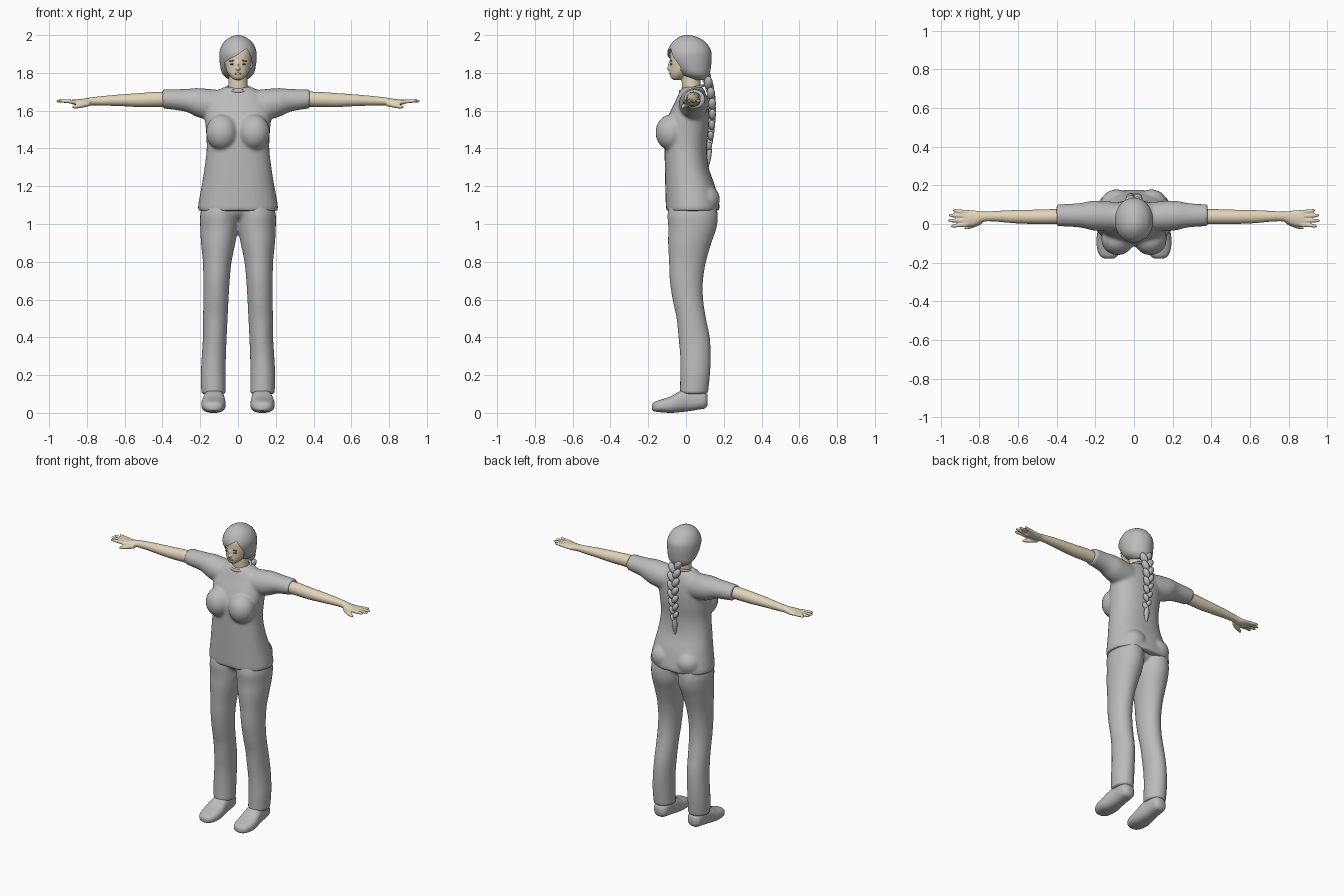
import bpy, bmesh, math
from mathutils import Matrix, Vector

cube = bpy.data.objects.get("Cube")
if cube:
    bpy.data.objects.remove(cube, do_unlink=True)


def material(name, rgb):
    m = bpy.data.materials.new(name)
    m.use_nodes = True
    colour = (*rgb, 1)
    m.diffuse_color = colour
    bsdf = next(n for n in m.node_tree.nodes if n.type == 'BSDF_PRINCIPLED')
    bsdf.inputs["Base Color"].default_value = colour
    return m


GREY = material("cloth grey", (0.5, 0.5, 0.5))
SKIN = material("skin", (0.76, 0.66, 0.49))
LIP = material("lip", (0.55, 0.42, 0.33))
DARK = material("eye grey", (0.2, 0.18, 0.16))


def spline(a, b, c, d, t):
    """Catmull-Rom step between rings b and c."""
    return [q + 0.5 * t * (r - p + t * (2 * p - 5 * q + 4 * r - s + t * (3 * (q - r) + s - p)))
            for p, q, r, s in zip(a, b, c, d)]


def tube(bm, axis, rings, sides=32, power=2.0, steps=4):
    """Closed loft; each ring is (position on axis, centre u, centre v, radius u, radius v)."""
    fine = []
    for i in range(len(rings) - 1):
        quad = [rings[max(0, min(len(rings) - 1, i + k))] for k in (-1, 0, 1, 2)]
        fine += [spline(*quad, s / steps) for s in range(steps)]
    fine.append(rings[-1])
    loops = []
    for t, u, v, ru, rv in fine:
        loop = []
        for k in range(sides):
            a = math.tau * k / sides
            c, s = math.cos(a), math.sin(a)
            p = u + ru * math.copysign(abs(c) ** (2 / power), c)
            q = v + rv * math.copysign(abs(s) ** (2 / power), s)
            loop.append(bm.verts.new({'x': (t, p, q), 'y': (p, t, q), 'z': (p, q, t)}[axis]))
        loops.append(loop)
    for lo, hi in zip(loops, loops[1:]):
        for k in range(sides):
            n = (k + 1) % sides
            bm.faces.new((lo[k], lo[n], hi[n], hi[k]))
    bm.faces.new(loops[0])
    bm.faces.new(loops[-1])


def ball(bm, centre, radii, tilt=0.0):
    m = Matrix.Translation(centre) @ Matrix.Rotation(tilt, 4, 'Y') @ Matrix.Diagonal((*radii, 1))
    bmesh.ops.create_uvsphere(bm, u_segments=20, v_segments=12, radius=1, matrix=m)


def mirrored(rings, side, column):
    """Flip the x entry of every ring for the given side."""
    return [tuple(x * side if i == column else x for i, x in enumerate(r)) for r in rings]


def finish(bm, name, mat, voxel=0, smooth=0):
    bmesh.ops.recalc_face_normals(bm, faces=bm.faces)
    mesh = bpy.data.meshes.new(name)
    bm.to_mesh(mesh)
    bm.free()
    mesh.materials.append(mat)
    ob = bpy.data.objects.new(name, mesh)
    bpy.context.collection.objects.link(ob)
    shade(ob)
    if voxel:
        r = ob.modifiers.new("fuse", 'REMESH')
        r.mode, r.voxel_size, r.use_smooth_shade = 'VOXEL', voxel, True
    if smooth:
        s = ob.modifiers.new("soften", 'SMOOTH')
        s.factor, s.iterations = 0.5, smooth
    return ob


def shade(ob):
    bpy.ops.object.select_all(action='DESELECT')
    ob.select_set(True)
    bpy.context.view_layer.objects.active = ob
    bpy.ops.object.shade_smooth_by_angle(angle=math.radians(45))


# Shirt: torso, bust and sleeves fused together
bm = bmesh.new()
tube(bm, 'z', [(1.07, 0, .035, .21, .14), (1.1, 0, .035, .211, .142), (1.2, 0, .022, .193, .132),
               (1.3, 0, .004, .177, .116), (1.4, 0, -.002, .166, .112), (1.5, 0, .003, .17, .117),
               (1.58, 0, .016, .176, .106), (1.65, 0, .03, .16, .086), (1.7, 0, .034, .115, .067),
               (1.725, 0, .037, .075, .05)], power=2.3)
for side, cuff in ((1, .38), (-1, .4)):
    ball(bm, (side * .085, -.078, 1.485), (.085, .084, .095))
    ball(bm, (side * .09, .1, 1.13), (.085, .08, .08))
    tube(bm, 'x', mirrored([(.06, .035, 1.62, .075, .085), (.2, .043, 1.64, .078, .079),
                            (.28, .045, 1.655, .063, .06), (cuff, .045, 1.662, .056, .05)], side, 0))
finish(bm, "shirt", GREY, .009, 5)

# Rolled neckline, lower at the front
bpy.ops.mesh.primitive_torus_add(major_radius=.062, minor_radius=.008, major_segments=40,
                                 minor_segments=10, location=(0, .03, 1.717), rotation=(.25, 0, 0))
collar = bpy.context.object
collar.name = "neckline"
collar.data.materials.append(GREY)
shade(collar)

# Trousers
bm = bmesh.new()
leg = [(1.12, .09, .035, .09, .12), (1.05, .1, .035, .1, .133), (.98, .1, .034, .1, .128),
       (.9, .105, .02, .091, .115), (.8, .11, .008, .076, .098), (.7, .114, .002, .07, .088),
       (.6, .117, .01, .067, .081), (.5, .12, .028, .065, .078), (.4, .123, .043, .063, .083),
       (.3, .128, .05, .064, .081), (.2, .131, .048, .066, .079), (.1, .129, .042, .065, .074)]
for side in (1, -1):
    tube(bm, 'z', mirrored(leg, side, 1))
ball(bm, (0, .03, 1.09), (.16, .11, .08))
finish(bm, "trousers", GREY, .009, 4)

# Shoes
shoe = [(-.179, .13, .03, .022, .014), (-.165, .13, .033, .045, .026), (-.13, .13, .037, .06, .034),
        (-.08, .13, .044, .064, .044), (-.03, .128, .06, .059, .056), (.02, .127, .07, .052, .06),
        (.07, .127, .07, .05, .052), (.1, .127, .068, .043, .044), (.115, .127, .066, .025, .026)]
for side, label in ((1, "left"), (-1, "right")):
    bm = bmesh.new()
    tube(bm, 'y', mirrored(shoe, side, 1), power=2.5)
    finish(bm, label + "_shoe", GREY)

# Arms with hands, four fingers and a thumb
arm = [(.33, .04, 1.66, .04, .04), (.42, .038, 1.66, .039, .04), (.52, .037, 1.656, .037, .037),
       (.62, .038, 1.655, .034, .031), (.72, .04, 1.652, .027, .025), (.78, .038, 1.649, .026, .021),
       (.81, .032, 1.645, .036, .02), (.84, .03, 1.644, .042, .017), (.88, .03, 1.646, .042, .012)]
fingers = [(.062, .07, .935), (.041, .045, .957), (.019, .017, .96), (-.003, -.011, .945)]
for side, label in ((1, "left"), (-1, "right")):
    bm = bmesh.new()
    tube(bm, 'x', mirrored(arm, side, 0))
    for base, tip, reach in fingers:
        tube(bm, 'x', mirrored([(.86, base, 1.646, .011, .011), (.91, (base + tip) / 2, 1.65, .01, .01),
                                (reach - .008, tip, 1.651, .008, .008),
                                (reach + .002, tip, 1.651, .003, .003)], side, 0), sides=12)
    tube(bm, 'x', mirrored([(.785, .015, 1.638, .014, .014), (.83, -.006, 1.627, .014, .013),
                            (.865, -.018, 1.62, .01, .009), (.878, -.021, 1.618, .004, .004)], side, 0), sides=12)
    finish(bm, label + "_arm", SKIN, .005, 2)

# Head: neck, face and nose
bm = bmesh.new()
tube(bm, 'z', [(1.66, 0, .035, .06, .05), (1.74, 0, .028, .05, .05), (1.82, 0, .03, .05, .05)])
tube(bm, 'z', [(1.763, 0, -.05, .018, .018), (1.775, 0, -.046, .035, .034), (1.8, 0, -.028, .055, .058),
               (1.83, 0, -.01, .067, .076), (1.87, 0, 0, .074, .086), (1.92, 0, .008, .072, .088),
               (1.96, 0, .02, .05, .06)])
ball(bm, (0, -.087, 1.823), (.012, .017, .011))
ball(bm, (0, -.082, 1.84), (.008, .014, .024))
finish(bm, "head", SKIN, .005, 2)

# Painted face details
bm = bmesh.new()
for side in (1, -1):
    ball(bm, (side * .03, -.077, 1.846), (.012, .006, .005))
    ball(bm, (side * .031, -.078, 1.864), (.017, .006, .003), side * .1)
finish(bm, "eyes_and_brows", DARK)
bm = bmesh.new()
ball(bm, (0, -.081, 1.796), (.019, .008, .006))
finish(bm, "lips", LIP)

# Hair cap with a side-swept opening for the face
bm = bmesh.new()
tube(bm, 'z', [(1.762, 0, .067, .045, .04), (1.79, 0, .05, .08, .074), (1.83, 0, .032, .093, .1),
               (1.88, 0, .02, .099, .116), (1.92, 0, .018, .096, .114), (1.96, 0, .016, .077, .09),
               (1.985, 0, .013, .048, .058), (1.996, 0, .01, .024, .03), (2.0, 0, .01, .006, .008)], sides=40)
hair = finish(bm, "hair", GREY)
bm = bmesh.new()
outline = [(-.06, 1.74), (-.067, 1.8), (-.07, 1.855), (-.045, 1.872), (-.01, 1.89), (.025, 1.915),
           (.045, 1.93), (.06, 1.905), (.072, 1.87), (.075, 1.82), (.062, 1.74)]
front = bm.faces.new([bm.verts.new((x, -.3, z)) for x, z in outline])
back = bmesh.ops.extrude_face_region(bm, geom=[front])["geom"]
bmesh.ops.translate(bm, vec=Vector((0, .27, 0)), verts=[g for g in back if isinstance(g, bmesh.types.BMVert)])
cutter = finish(bm, "face_cutter", GREY)
cutter.hide_render = True
cut = hair.modifiers.new("face opening", 'BOOLEAN')
cut.operation, cut.solver, cut.object = 'DIFFERENCE', 'EXACT', cutter
bpy.context.view_layer.objects.active = hair
bpy.ops.object.modifier_apply(modifier=cut.name)
bpy.data.objects.remove(cutter, do_unlink=True)
shade(hair)

# Braid: alternating slanted strands, ending in a tuft
bm = bmesh.new()
count = 14
for i in range(count):
    z = 1.775 - .028 * i
    side = 1 if i % 2 else -1
    size = 1 - .4 * i / count
    y = .14 - (1 if z > 1.6 else .5) * (z - 1.6) ** 2
    ball(bm, (side * .019 * size, y, z), (.023 * size, .024 * size, .04 * size), side * .55)
tube(bm, 'z', [(1.41, 0, .124, .012, .012), (1.37, 0, .122, .018, .014), (1.33, 0, .118, .012, .01),
               (1.29, 0, .115, .002, .002)], sides=12)
finish(bm, "braid", GREY)
